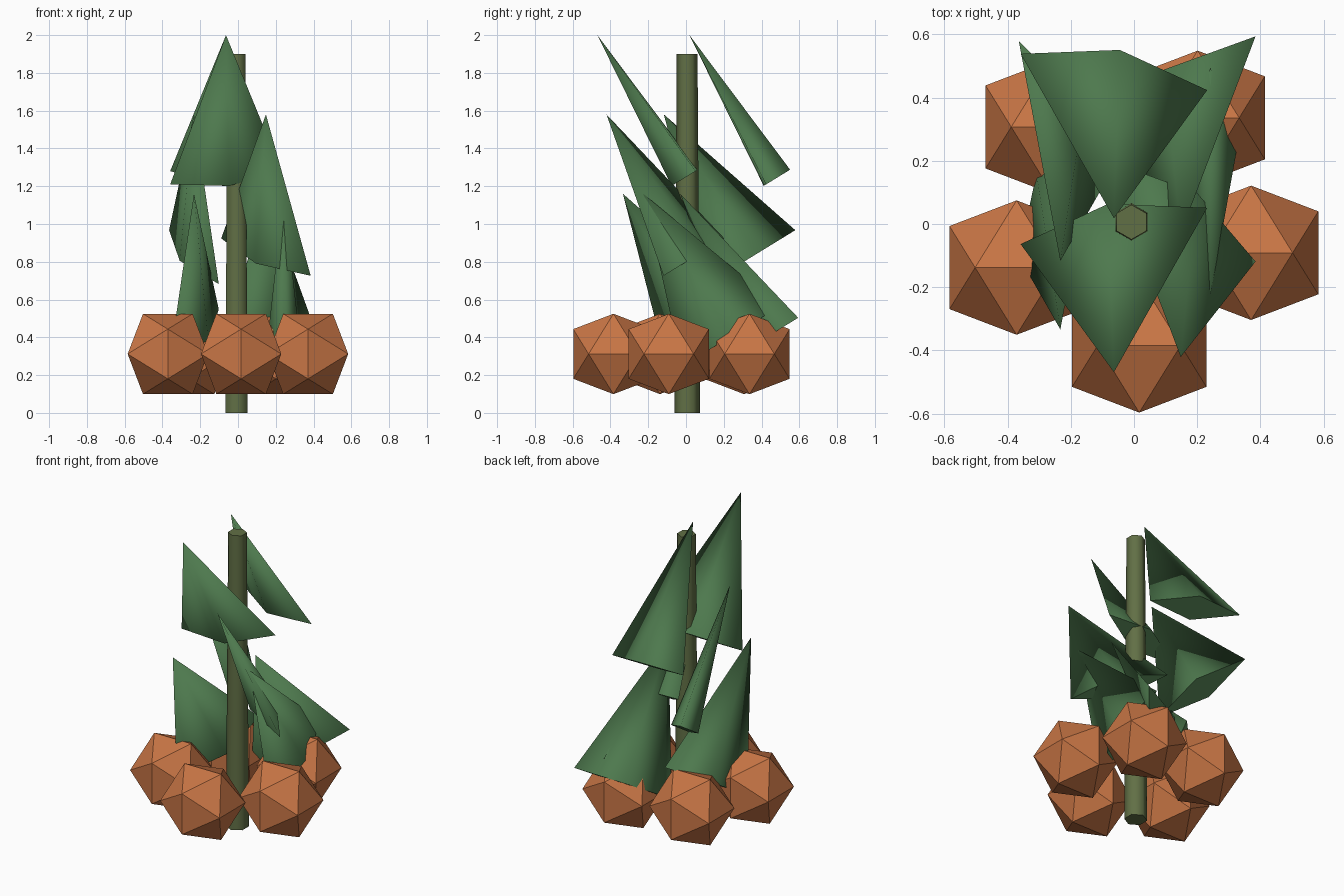
import bpy, bmesh
from math import sin, cos, pi, radians, sqrt
from mathutils import Matrix, Vector

if "Cube" in bpy.data.objects:
    bpy.data.objects.remove(bpy.data.objects["Cube"])

CX, CY = -0.008, 0.006          # stem axis


def material(name, rgb):
    m = bpy.data.materials.new(name)
    m.diffuse_color = (*rgb, 1)
    m.use_nodes = True
    m.node_tree.nodes["Principled BSDF"].inputs["Base Color"].default_value = m.diffuse_color
    return m


ORANGE = material("orange", (0.58, 0.18, 0.06))
GREEN = material("leaf_green", (0.075, 0.19, 0.075))
OLIVE = material("stem_olive", (0.12, 0.16, 0.06))


def finish(bm, name, mat):
    bmesh.ops.recalc_face_normals(bm, faces=bm.faces)
    mesh = bpy.data.meshes.new(name)
    bm.to_mesh(mesh)
    bm.free()
    mesh.materials.append(mat)
    obj = bpy.data.objects.new(name, mesh)
    bpy.context.collection.objects.link(obj)
    return obj


def taper(name, mat, sides, r_low, r_top, height, matrix):
    """Closed tapered prism or cone: smooth sides, flat sharp-edged caps."""
    bm = bmesh.new()

    def ring(r, z):
        return [bm.verts.new((r * sin(2 * pi * k / sides), r * cos(2 * pi * k / sides), z))
                for k in range(sides)]

    low = ring(r_low, -height / 2)
    caps = [bm.faces.new(low)]
    if r_top > 0:
        top = ring(r_top, height / 2)
        caps.append(bm.faces.new(top))
    else:
        tip = bm.verts.new((0, 0, height / 2))
    for k in range(sides):
        j = (k + 1) % sides
        side = [low[k], low[j], top[j], top[k]] if r_top > 0 else [low[k], low[j], tip]
        bm.faces.new(side).smooth = True
    for cap in caps:
        for e in cap.edges:
            e.smooth = False
    bm.transform(matrix)
    return finish(bm, name, mat)


def icosahedron(name, mat, radius, centre):
    phi = (1 + sqrt(5)) / 2
    s = radius / sqrt(1 + phi * phi)
    bm = bmesh.new()
    for a in (-s, s):
        for b in (-s * phi, s * phi):
            for p in ((a, 0, b), (0, b, a), (b, a, 0)):
                bm.verts.new(Vector(p) + centre)
    bmesh.ops.convex_hull(bm, input=bm.verts)
    return finish(bm, name, mat)


# Stem
taper("stem", OLIVE, 6, 0.068, 0.055, 1.9, Matrix.Translation((CX, CY, 0.95)))

# Ring of roots
for i in range(5):
    a = radians(-14.4 + 72 * i)
    icosahedron(f"root_{i + 1}", ORANGE, 0.25,
                Vector((CX + 0.391 * cos(a), CY + 0.391 * sin(a), 0.312)))

# Flattened leaves, in three height levels, all leaning towards the front
TILT, LENGTH = 0.55, 0.886
for i in range(7):
    a = 2 * pi * i / 7
    tip_z = 1.16 + 0.42 * (i % 3)
    centre = (CX + 0.25 * cos(a), CY - 0.25 * sin(a), tip_z - LENGTH / 2 * cos(TILT))
    m = (Matrix.Translation(centre) @ Matrix.Rotation(TILT, 4, 'X')
         @ Matrix.Rotation(a, 4, 'Z') @ Matrix.Diagonal((0.277, 1, 1, 1)))
    taper(f"leaf_{i + 1}", GREEN, 4, 0.303, 0, LENGTH, m)
